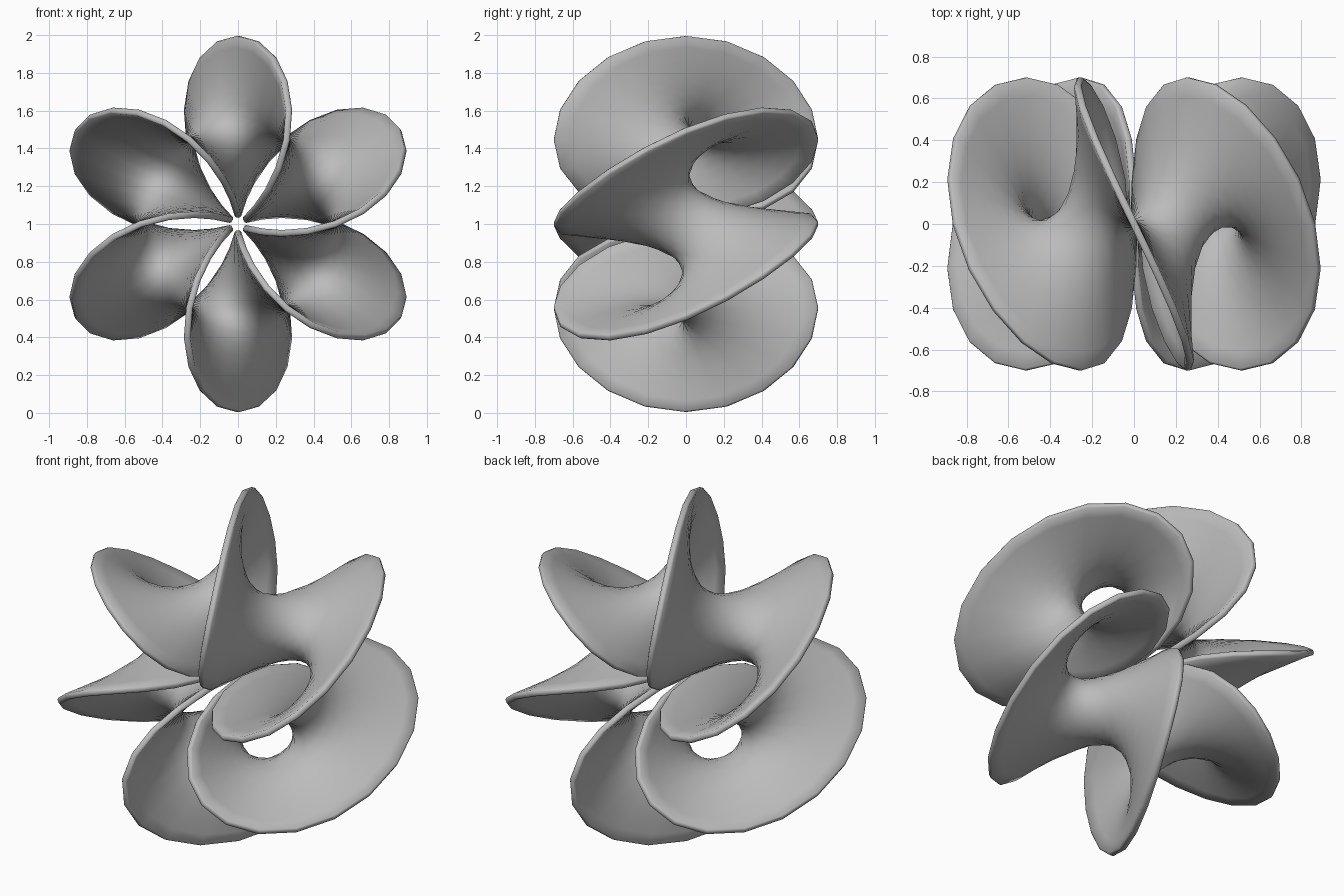
import bpy, bmesh
from math import sin, cos, pi, radians

cube = bpy.data.objects.get("Cube")
if cube:
    bpy.data.objects.remove(cube)

RING_STEPS = 60      # steps around the ring
WIDTH_STEPS = 16     # steps across the ribbon
CORE = 0.5           # radius of the ring's core circle
HALF_DEPTH = 0.7     # reach of the ribbon towards front and back
HALF_REACH = 0.48    # reach of the ribbon inwards and outwards
THICKNESS = 0.035

# Ribbon: a straight line that makes three full turns on its way round the ring
bm = bmesh.new()
rows = []
for i in range(RING_STEPS):
    around = 2 * pi * i / RING_STEPS
    twist = 3 * around
    row = []
    for j in range(WIDTH_STEPS + 1):
        w = 2 * j / WIDTH_STEPS - 1
        r = CORE + 0.015 + w * HALF_REACH * cos(twist)
        y = -w * HALF_DEPTH * sin(twist)
        row.append(bm.verts.new((r * sin(around), y, 1 + r * cos(around))))
    rows.append(row)
for i, row in enumerate(rows):
    nxt = rows[(i + 1) % RING_STEPS]
    for j in range(WIDTH_STEPS):
        bm.faces.new((row[j], row[j + 1], nxt[j + 1], nxt[j]))
bmesh.ops.recalc_face_normals(bm, faces=bm.faces)
mesh = bpy.data.meshes.new("twisted_ribbon_ring")
bm.to_mesh(mesh)
bm.free()

ribbon = bpy.data.objects.new("twisted_ribbon_ring", mesh)
bpy.context.collection.objects.link(ribbon)

# Material
grey = bpy.data.materials.new("plain_grey")
grey.use_nodes = True
colour = (0.5, 0.5, 0.5, 1)
grey.diffuse_color = colour
grey.node_tree.nodes["Principled BSDF"].inputs["Base Color"].default_value = colour
mesh.materials.append(grey)

# Sheet thickness and a softened rim
solid = ribbon.modifiers.new("thickness", "SOLIDIFY")
solid.thickness = THICKNESS
solid.offset = 0
bevel = ribbon.modifiers.new("rim", "BEVEL")
bevel.width = 0.008
bevel.segments = 1
bevel.angle_limit = radians(50)

bpy.context.view_layer.objects.active = ribbon
ribbon.select_set(True)
bpy.ops.object.shade_smooth_by_angle(angle=radians(35))
